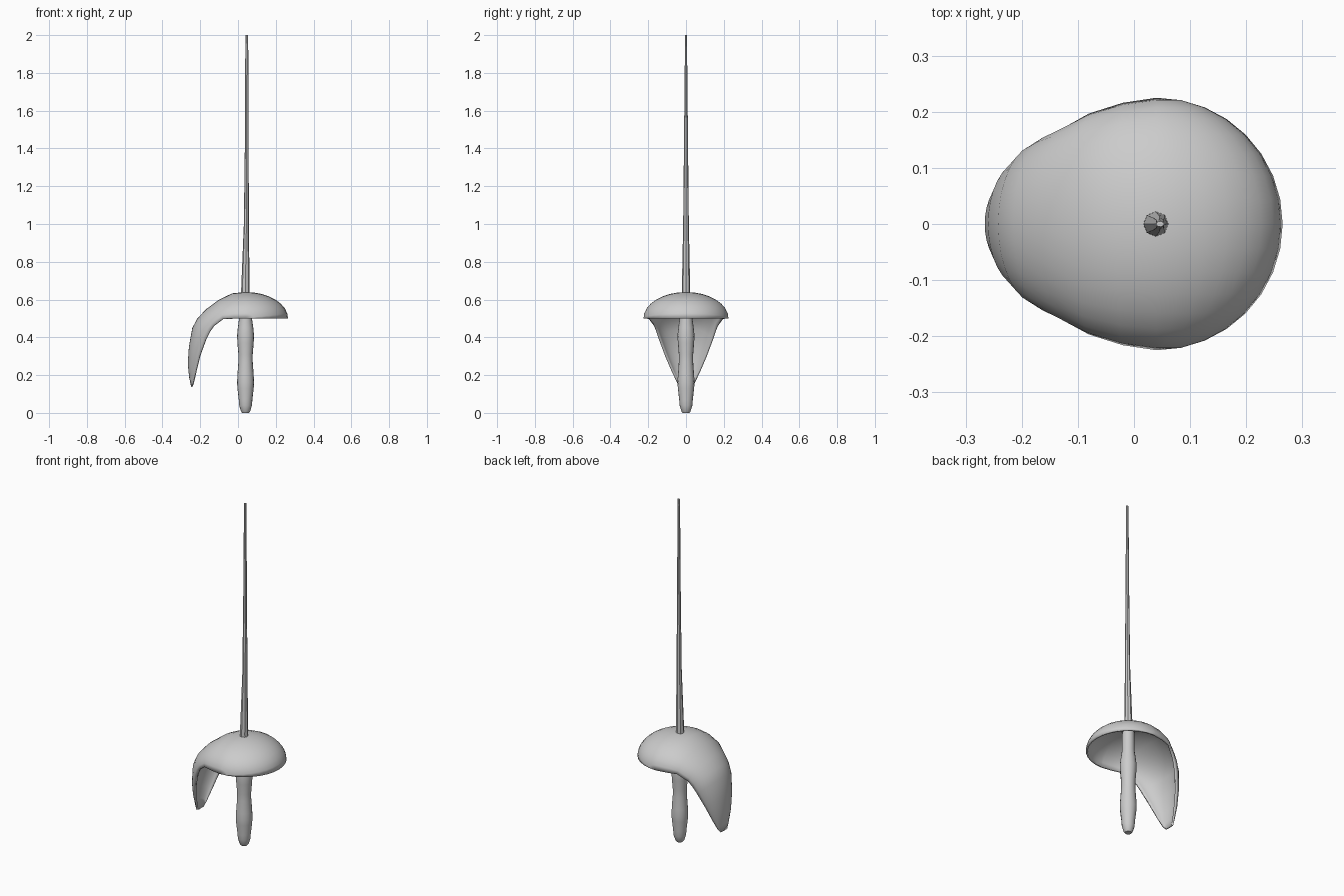
import bpy, bmesh
from math import sin, cos, pi

if "Cube" in bpy.data.objects:
    bpy.data.objects.remove(bpy.data.objects["Cube"])

AXIS = 0.04  # x of the blade and grip axis


def loft(name, rings, closed=True, angle=0.6):
    """Bridge a list of equal-length point rings into a smooth mesh."""
    bm = bmesh.new()
    rows = [[bm.verts.new(p) for p in ring] for ring in rings]
    n = len(rows[0])
    for a, b in zip(rows, rows[1:]):
        for i in range(n if closed else n - 1):
            j = (i + 1) % n
            bm.faces.new((a[i], a[j], b[j], b[i]))
    if closed:
        bm.faces.new(rows[0][::-1])
        bm.faces.new(rows[-1])
    else:
        bmesh.ops.remove_doubles(bm, verts=bm.verts, dist=1e-5)
    bmesh.ops.recalc_face_normals(bm, faces=bm.faces)
    if not closed:
        # make the open shell face outward (upward at its crown)
        bm.normal_update()
        if sum(f.normal.z for f in bm.faces) < 0:
            bmesh.ops.reverse_faces(bm, faces=bm.faces)
    me = bpy.data.meshes.new(name)
    bm.to_mesh(me)
    bm.free()
    ob = bpy.data.objects.new(name, me)
    bpy.context.collection.objects.link(ob)
    bpy.ops.object.select_all(action='DESELECT')
    ob.select_set(True)
    bpy.context.view_layer.objects.active = ob
    bpy.ops.object.shade_smooth_by_angle(angle=angle)
    return ob


def ring(cx, rx, ry, z, n):
    return [(cx + rx * cos(2 * pi * i / n), ry * sin(2 * pi * i / n), z)
            for i in range(n)]


# Grip: turned handle with two swellings
grip = [(0.018, 0), (0.024, 0.008), (0.034, 0.04), (0.036, 0.07), (0.043, 0.13),
        (0.045, 0.16), (0.043, 0.2), (0.038, 0.27), (0.038, 0.31), (0.043, 0.37),
        (0.045, 0.41), (0.041, 0.45), (0.034, 0.5), (0.032, 0.62)]
loft("grip", [ring(AXIS, r, r, z, 16) for r, z in grip])

# Blade: round root tapering to a thin tip, straight on the +x edge
blade = [(0.016, 0.062, 0.023, 0.61), (0.017, 0.061, 0.022, 0.66),
         (0.031, 0.058, 0.015, 1.0), (0.036, 0.056, 0.011, 1.4),
         (0.039, 0.054, 0.005, 2.0)]
loft("blade", [ring((a + b) / 2, (b - a) / 2, ry, z, 8) for a, b, ry, z in blade])

# Guard: arched sections from the dome rim, over the crown, down the knuckle bow
# each station: spine x, spine z, edge x, edge y, edge z
stations = [(AXIS + 0.225 * sin(a), 0.5 + 0.14 * cos(a), AXIS, 0.225, 0.5)
            for a in [pi / 2 * (1 - k / 8) for k in range(8)]]
stations += [(0.04, 0.64, 0.04, 0.225, 0.5),
             (-0.03, 0.633, -0.02, 0.216, 0.5),
             (-0.10, 0.6, -0.08, 0.197, 0.498),
             (-0.17, 0.548, -0.13, 0.169, 0.46),
             (-0.215, 0.5, -0.15, 0.157, 0.43),
             (-0.242, 0.45, -0.172, 0.142, 0.385),
             (-0.260, 0.35, -0.203, 0.11, 0.30),
             (-0.266, 0.26, -0.223, 0.076, 0.22),
             (-0.259, 0.19, -0.238, 0.047, 0.16),
             (-0.248, 0.138, -0.246, 0.03, 0.139)]
sections = []
for sx, sz, ex, ey, ez in stations:
    arc = [pi / 2 * k / 8 for k in range(-8, 9)]
    sections.append([(ex + (sx - ex) * cos(t), ey * sin(t), ez + (sz - ez) * cos(t))
                     for t in arc])
guard = loft("guard", sections, closed=False, angle=1.0)
wall = guard.modifiers.new("wall", 'SOLIDIFY')
wall.thickness = 0.01
wall.offset = -1
guard.modifiers.move(len(guard.modifiers) - 1, 0)
